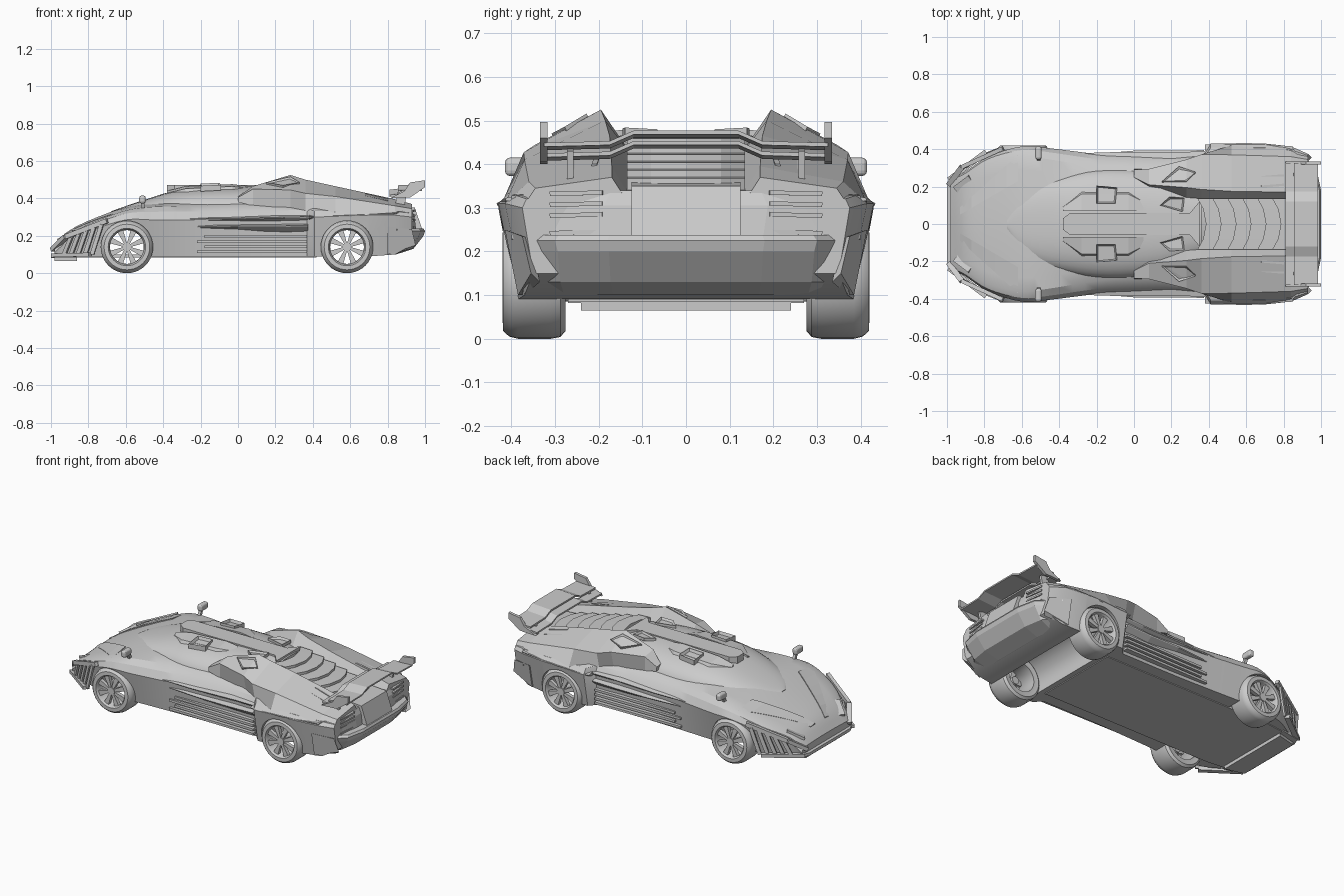
import bpy, bmesh, math
from mathutils import Vector

if "Cube" in bpy.data.objects:
    bpy.data.objects.remove(bpy.data.objects["Cube"])


def make(name, verts, faces, mirror=False, smooth=None):
    me = bpy.data.meshes.new(name)
    me.from_pydata([tuple(v) for v in verts], [], faces)
    bm = bmesh.new()
    bm.from_mesh(me)
    bmesh.ops.remove_doubles(bm, verts=bm.verts, dist=1e-5)
    bmesh.ops.recalc_face_normals(bm, faces=bm.faces)
    bm.to_mesh(me)
    bm.free()
    ob = bpy.data.objects.new(name, me)
    bpy.context.collection.objects.link(ob)
    if mirror:
        ob.modifiers.new("mirror", 'MIRROR').use_axis = (False, True, False)
    if smooth:
        shade(ob, smooth)
    return ob


def activate(ob):
    bpy.ops.object.select_all(action='DESELECT')
    ob.select_set(True)
    bpy.context.view_layer.objects.active = ob


def shade(ob, angle):
    activate(ob)
    bpy.ops.object.shade_smooth_by_angle(angle=math.radians(angle))


def loft(name, rings, mirror=False, smooth=None, cyclic=False):
    n, m = len(rings[0]), len(rings)
    faces = [(i * n + j, i * n + (j + 1) % n, (i + 1) % m * n + (j + 1) % n, (i + 1) % m * n + j)
             for i in range(m if cyclic else m - 1) for j in range(n)]
    if not cyclic:
        faces += [tuple(range(n))[::-1], tuple(range((m - 1) * n, m * n))]
    return make(name, [p for r in rings for p in r], faces, mirror, smooth)


def prism(name, polys, axis, lo, hi, mirror=False):
    """Extrude 2D outlines along y (outline x,z) or z (outline x,y)."""
    verts, faces = [], []
    for pts in polys:
        b, n = len(verts), len(pts)
        for h in (lo, hi):
            verts += [(p, h, q) if axis == 'y' else (p, q, h) for p, q in pts]
        faces += [tuple(range(b, b + n)), tuple(range(b + n, b + 2 * n))]
        faces += [(b + i, b + (i + 1) % n, b + n + (i + 1) % n, b + n + i) for i in range(n)]
    return make(name, verts, faces, mirror)


def bar(name, p, q, w, h, mirror=True):
    p, q = Vector(p), Vector(q)
    d = (q - p).normalized()
    s = d.cross(Vector((0, 0, 1)))
    s = s.normalized() if s.length > .01 else Vector((0, 1, 0))
    u = s.cross(d)
    return loft(name, [[c + s * a * w / 2 + u * b * h / 2 for a, b in ((-1, -1), (1, -1), (1, 1), (-1, 1))]
                       for c in (p, q)], mirror)


def frame(name, quad, up, rim=.012):
    """Raised four-sided frame with a sunken centre."""
    up = Vector(up)
    ob = loft(name, [[Vector(p) - up for p in quad], [Vector(p) + up for p in quad]], True)
    bm = bmesh.new()
    bm.from_mesh(ob.data)
    top = max(bm.faces, key=lambda f: f.normal.dot(up))
    bmesh.ops.inset_region(bm, faces=[top], thickness=rim)
    bmesh.ops.translate(bm, verts=top.verts, vec=-up * 1.2)
    bm.to_mesh(ob.data)
    bm.free()


def spline(rows, n):
    out = []
    for i in range(len(rows) - 1):
        a, b, c, d = rows[max(i - 1, 0)], rows[i], rows[i + 1], rows[min(i + 2, len(rows) - 1)]
        for k in range(n):
            t = k / n
            out.append([q + .5 * t * (r - p + t * (2 * p - 5 * q + 4 * r - s + t * (3 * (q - r) + s - p)))
                        for p, q, r, s in zip(a, b, c, d)])
    return out + [rows[-1]]


# Main body: x, floor z, floor y, widest y z, shoulder y z, centre z
front = [(-.98, .085, .24, .25, .11, .21, .14, .145), (-.91, .09, .26, .275, .17, .24, .205, .22),
         (-.78, .09, .33, .36, .23, .32, .27, .285), (-.6, .09, .37, .415, .285, .36, .335, .355),
         (-.45, .09, .36, .405, .285, .345, .355, .38), (-.2, .09, .35, .375, .285, .305, .36, .42),
         (0, .09, .345, .368, .285, .295, .365, .44), (.2, .09, .345, .36, .29, .29, .365, .45)]
rear = [(.37, .09, .345, .37, .30, .31, .36, .44), (.41, .09, .39, .43, .30, .37, .35, .42),
        (.7, .09, .385, .43, .31, .37, .34, .36), (.84, .1, .37, .415, .31, .36, .335, .34),
        (.93, .15, .35, .375, .30, .34, .325, .33)]


def section(r):
    x, zb, wb, wm, zm, ws, zs, zc = r
    half = [(wb, zb), (wm, zm), ((wm + ws) / 2 + .008, (zm + zs) / 2 + .008), (ws, zs)]
    half += [(ws * (1 - t), zs + (zc - zs) * math.sin(t * math.pi / 2)) for t in (.2, .4, .6, .8)]
    return [(x, y, z) for y, z in half] + [(x, 0, zc)] + [(x, -y, z) for y, z in half[::-1]]


body = loft("body_shell", [section(r) for r in spline(front, 4) + rear])

# Wheel tunnels cut from the shell
AXLES = (-.594, .583)
for ax in AXLES:
    ring = [(ax + .14 * math.cos(a * math.pi / 24), .14 + .14 * math.sin(a * math.pi / 24)) for a in range(48)]
    c = prism("wheel_tunnel_cutter", [ring], 'y', -.6, .6)
    m = body.modifiers.new("cut", 'BOOLEAN')
    m.operation, m.solver, m.object = 'DIFFERENCE', 'EXACT', c
    activate(body)
    bpy.ops.object.modifier_apply(modifier=m.name)
    bpy.data.objects.remove(c)
shade(body, 25)
bpy.context.view_layer.update()
prism("floor_plate", [[(-.93, -.25), (-.75, -.27), (.42, -.27), (.42, .27), (-.75, .27), (-.93, .25)]], 'z', .085, .1)


def body_z(x, y):
    hit, loc, *_ = body.ray_cast((x, y, 1), (0, 0, -1))
    return loc.z if hit else .2


# Smooth canopy dome: x, half width, top z
canopy = spline([(-.68, .03, .33), (-.62, .15, .352), (-.5, .225, .392), (-.35, .27, .438), (-.2, .295, .458),
                 (0, .295, .464), (.2, .27, .467), (.36, .2, .46)], 3)
loft("canopy", [[(x, w * math.copysign(abs(math.cos(a)) ** .8, math.cos(a)), .31 + (h - .31) * math.sin(a) ** .8)
                 for a in [k * math.pi / 18 + 1e-6 for k in range(18)] + [math.pi - 1e-6]] for x, w, h in canopy], smooth=35)

# Faceted rear buttresses: x, then y z of inner foot, ridge, outer edge, lower edge
butt = [(.0, .24, .38, .25, .41, .29, .405, .295, .38), (.08, .19, .40, .21, .465, .295, .45, .295, .36),
        (.28, .13, .43, .195, .525, .345, .445, .315, .335), (.36, .125, .42, .185, .50, .372, .427, .345, .315),
        (.52, .125, .39, .175, .465, .37, .41, .42, .315), (.84, .125, .32, .17, .395, .36, .36, .415, .31),
        (.93, .125, .30, .17, .37, .345, .345, .375, .30)]
loft("rear_buttress", [[(r[0], r[k], r[k + 1]) for k in (1, 3, 5, 7)] for r in butt], True)
frame("buttress_window", [(.15, .225, .480), (.28, .225, .510), (.33, .275, .480), (.24, .305, .464)], (0, .003, .006))
frame("roof_scoop", [(.14, .10, .468), (.19, .145, .472), (.27, .14, .474), (.26, .065, .47)], (0, 0, .01))
frame("roof_vent", [(-.2, .11, .464), (-.2, .205, .452), (-.09, .195, .458), (-.1, .11, .468)], (0, 0, .015))
for y in (.2, .25):
    bar("buttress_slit", (.68, y, .43 - (y - .17) * .25), (.80, y + .01, .403 - (y - .17) * .25), .012, .01)

# Roof spine and side rails
prism("roof_spine", [[(-.38, -.03), (-.34, -.06), (.3, -.06), (.35, -.12), (.35, .12), (.3, .06), (-.34, .06), (-.38, .03)]],
      'z', .43, .472)
loft("roof_rail", [[(x, .07, z - .03), (x, y, z - .03), (x, y - .01, z - .012), (x, .07, z)]
                   for x, y, z in ((-.38, .10, .44), (-.28, .17, .464), (-.03, .17, .476), (.05, .13, .466))], True)

# Chevron engine louvres
deck = lambda x: .465 - (x - .35) * .23
for i in range(6):
    x0 = .34 + .08 * i
    loft("engine_louvre", [[(x0 + o, y, deck(x0) - .03), (x0 + o, y, deck(x0) - .005),
                            (x0 + o + .083, y, deck(x0 + .07) + .008), (x0 + o + .083, y, deck(x0 + .07) - .03)]
                           for y, o in ((-.135, 0), (-.08, .03), (0, .045), (.08, .03), (.135, 0))])

# Rear wing: two stepped blades, endplates and posts
for name, xa, xb, dz in (("wing_front_blade", .81, .865, -.026), ("wing_rear_blade", .855, .985, -.002)):
    loft(name, [[(xa, y, z + dz - .008), (xb, y, z + dz), (xb, y, z + dz + .009), (xa, y, z + dz + .002)]
                for y, z in ((-.325, .442), (-.175, .446), (-.12, .47), (.12, .47), (.175, .446), (.325, .442))])
prism("wing_endplate", [[(.81, .40), (.89, .44), (.92, .485), (1, .497), (1, .46), (.95, .425), (.92, .405)]], 'y', .317, .335, True)
bar("wing_post", (.86, .265, .34), (.88, .265, .435), .015, .05)

# Rear bumper, tail panel and lights
plan = [(.74, .405), (.9, .37), (.975, .3), (1, .18), (1, -.18), (.975, -.3), (.9, -.37), (.74, -.405)]


def slab(name, levels):
    loft(name, [[(.74 + (x - .74) * k, y * w, z) for x, y in plan] for z, k, w in levels])


slab("rear_bumper", [(.1, .4, .93), (.13, .76, .96), (.2, .97, .98), (.225, 1, 1), (.238, .97, .97)])
slab("tail_panel", [(.23, .82, .98), (.305, .78, 1.04), (.34, .72, .95)])
loft("tail_centre", [[(.8, y, .23), (.985, y, .235), (.945, y, .35), (.8, y, .36)] for y in (-.125, .125)])
for z in (.245, .285, .31, .335):
    bar("tail_light_blade", (.928, .19, z), (.915, .31, z - .003), .04, .01)
    bar("tail_light_side", (.917, .305, z - .003), (.84, .39, z - .012), .03, .01)
loft("bumper_corner", [[(.8, .37, .1), (.93, .335, .13), (.9, .355, .23), (.8, .385, .23)],
                       [(.8, .385, .1), (.95, .355, .15), (.93, .375, .235), (.8, .415, .25)]], True)


# Side strakes with undercut lower faces: x, top z, bottom z, outer y
def strake(name, rows, back):
    loft(name, [[(x, back, zt + .012), (x, y, zt), (x, y - .003, zt - .006), (x, back, zb)] for x, zt, zb, y in rows], True)


strake("upper_strake", [(-.31, .29, .284, .378), (-.05, .292, .274, .386), (.25, .30, .268, .384), (.39, .303, .265, .39)], .34)
strake("lower_strake", [(-.22, .25, .244, .374), (.0, .252, .228, .392), (.2, .252, .215, .392), (.375, .257, .212, .395)], .345)
strake("haunch_strake", [(.38, .302, .28, .425), (.6, .31, .285, .434), (.85, .322, .315, .415)], .36)

# Sill slats
for i in range(4):
    bar("sill_slat", (-.22 + .04 * (i % 2), .352, .115 + .027 * i), (.37, .36, .115 + .027 * i), .04, .014)

# Nose: splitter, corner vents, hood ribs, headlights
prism("front_splitter", [[(-1, -.2), (-.98, -.25), (-.86, -.27), (-.86, .27), (-.98, .25), (-1, .2)]], 'z', .082, .1)
prism("splitter_lip", [[(-.98, -.21), (-.86, -.24), (-.86, .24), (-.98, .21)]], 'z', .065, .085)
bar("corner_top_rail", (-.99, .21, .125), (-.92, .305, .195), .03, .022)
bar("corner_upper_rail", (-.92, .305, .195), (-.7, .405, .28), .022, .025)
bar("corner_lower_rail", (-.99, .235, .095), (-.79, .385, .1), .03, .02)
for i in range(5):
    t = i / 4
    bar("corner_vent_fin", (-.93 + .15 * t, .285 + .095 * t, .1), (-.89 + .16 * t, .315 + .085 * t, .2 + .06 * t), .012, .022)
rib = [(-.93 + .31 * t, .07 + .23 * t, .02 + .05 * t) for t in (0, .2, .4, .6, .8, 1)]
loft("hood_rib", [[(x, y + o, body_z(x, y + o) + h) for o, h in ((-w, -.01), (w, -.01), (w, .002), (-w, .007))]
                  for x, y, w in rib], True)
bar("headlight", (-.95, .18, .175), (-.87, .24, .225), .05, .015)

# Door mirrors on stalks
mir = prism("door_mirror", [[(-.528, .373), (-.494, .373), (-.494, .415), (-.528, .415)]], 'y', .345, .415, True)
bev = mir.modifiers.new("round", 'BEVEL')
bev.width, bev.segments = .012, 3
bar("mirror_stalk", (-.51, .345, .34), (-.51, .36, .38), .018, .018)

# Wheels: revolved tyre, eight tapered spokes, hub
tyre = [(.1, .28), (.122, .276), (.136, .288), (.14, .31), (.14, .385), (.135, .405), (.122, .419), (.1, .42), (.092, .408), (.09, .28)]
for ax in AXLES:
    loft("tyre", [[(ax + r * math.cos(a), y, .14 + r * math.sin(a)) for r, y in tyre]
                  for a in [k * math.pi / 20 for k in range(40)]], True, 35, True)
    spokes = [[(ax + r * math.cos(a + d), .14 + r * math.sin(a + d)) for r, d in ((.018, -.4), (.094, -.17), (.094, .17), (.018, .4))]
              for a in [k * math.pi / 4 + math.pi / 8 for k in range(8)]]
    prism("wheel_spokes", spokes, 'y', .385, .408, True)
    prism("wheel_hub", [[(ax + .024 * math.cos(k * math.pi / 8), .14 + .024 * math.sin(k * math.pi / 8)) for k in range(16)]],
          'y', .33, .413, True)
